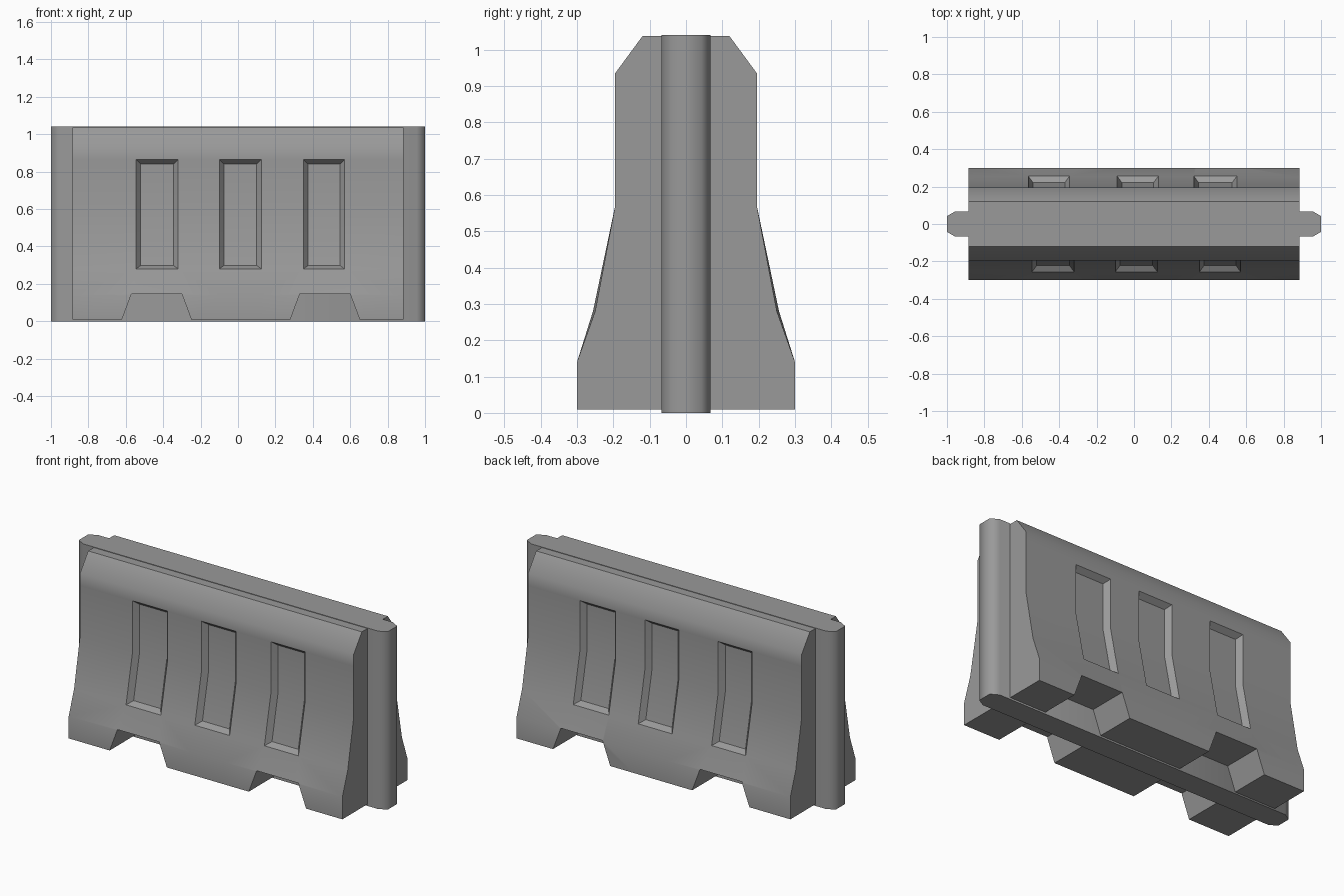
import bpy, bmesh

cube = bpy.data.objects.get("Cube")
if cube:
    bpy.data.objects.remove(cube, do_unlink=True)

grey = bpy.data.materials.new("grey plastic")
grey.use_nodes = True
grey.diffuse_color = (0.32, 0.32, 0.32, 1)
grey.node_tree.nodes["Principled BSDF"].inputs["Base Color"].default_value = grey.diffuse_color


def make_object(name, bm):
    bmesh.ops.recalc_face_normals(bm, faces=bm.faces)
    mesh = bpy.data.meshes.new(name)
    bm.to_mesh(mesh)
    bm.free()
    obj = bpy.data.objects.new(name, mesh)
    bpy.context.collection.objects.link(obj)
    mesh.materials.append(grey)
    return obj


def activate(obj):
    bpy.ops.object.select_all(action='DESELECT')
    obj.select_set(True)
    bpy.context.view_layer.objects.active = obj


def smooth(obj, angle):
    activate(obj)
    bpy.ops.object.shade_smooth_by_angle(angle=angle)


def prism(name, low, high):
    """Bridge two matching outlines and cap both ends."""
    bm = bmesh.new()
    a, b = ([bm.verts.new(p) for p in ring] for ring in (low, high))
    bm.faces.new(a)
    bm.faces.new(b)
    for i in range(len(a)):
        j = (i + 1) % len(a)
        bm.faces.new((a[i], a[j], b[j], b[i]))
    return make_object(name, bm)


# Barrier body: cross-sections lofted along x, with columns at the recess edges
END = 0.885
PROFILE = [(0.30, 0.01), (0.30, 0.14), (0.25, 0.28), (0.195, 0.57),
           (0.195, 0.865), (0.195, 0.935), (0.12, 1.037)]
FRONT_X = [-END, -0.545, -0.32, -0.10, 0.125, 0.35, 0.57, END]
BACK_X = [-END, -0.565, -0.345, -0.09, 0.13, 0.32, 0.55, END]
KNEE, RECESS_ROWS = 2, (2, 3)

bm = bmesh.new()
rings = []
for col, (fx, bx) in enumerate(zip(FRONT_X, BACK_X)):
    bulge = 0.006 if 0 < col < len(FRONT_X) - 1 else 0
    half = [(y + (bulge if i == KNEE else 0), z) for i, (y, z) in enumerate(PROFILE)]
    rings.append([bm.verts.new((fx, -y, z)) for y, z in half]
                 + [bm.verts.new((bx, y, z)) for y, z in reversed(half)])

n = len(rings[0])
recesses = []
for col, (a, b) in enumerate(zip(rings, rings[1:])):
    front, back = [], []
    for i in range(n):
        j = (i + 1) % n
        face = bm.faces.new((a[i], b[i], b[j], a[j]))
        if col % 2 == 1:
            if i in RECESS_ROWS:
                front.append(face)
            elif n - 2 - i in RECESS_ROWS:
                back.append(face)
    recesses += [r for r in (front, back) if r]
bm.faces.new(rings[0])
bm.faces.new(rings[-1])
bmesh.ops.recalc_face_normals(bm, faces=bm.faces)

# Sunken panels with sloping walls
for region in recesses:
    bmesh.ops.inset_region(bm, faces=region, thickness=0.025, depth=-0.03,
                           use_even_offset=True, use_boundary=True)
body = make_object("barrier_body", bm)

# Forklift notches cut through the foot
for side, mid in (("right", -0.435), ("left", 0.465)):
    outline = [(-0.20, -0.03), (0.20, -0.03), (0.135, 0.145), (-0.135, 0.145)]
    cutter = prism(side + "_notch_cutter",
                   [(mid + x, -0.5, z) for x, z in outline],
                   [(mid + x, 0.5, z) for x, z in outline])
    cutter.hide_render = True
    activate(body)
    mod = body.modifiers.new("notch", 'BOOLEAN')
    mod.operation, mod.solver, mod.object = 'DIFFERENCE', 'EXACT', cutter
    bpy.ops.object.modifier_apply(modifier=mod.name)
    bpy.data.objects.remove(cutter, do_unlink=True)
smooth(body, 0.68)

# Central slab with chamfered connector ends
quarter = [(1.0, 0.042), (0.955, 0.068)]
outline = (quarter + [(-x, y) for x, y in reversed(quarter)]
           + [(-x, -y) for x, y in quarter]
           + [(x, -y) for x, y in reversed(quarter)])
slab = prism("connector_slab", [(x, y, 0) for x, y in outline],
             [(x, y, 1.04) for x, y in outline])
smooth(slab, 1.15)
